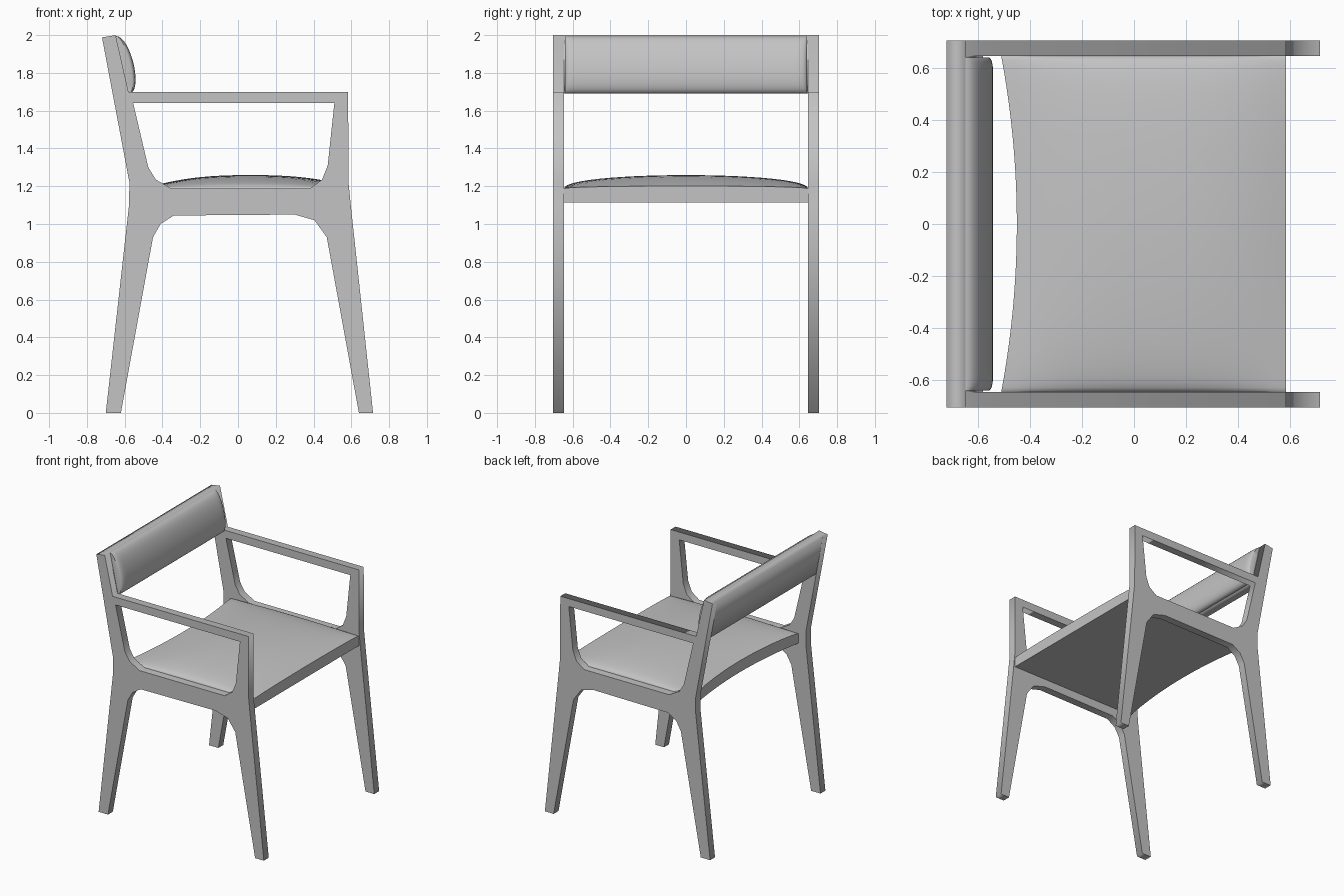
import bpy, bmesh, math

cube = bpy.data.objects.get("Cube")
if cube:
    bpy.data.objects.remove(cube, do_unlink=True)

# One grey for the whole chair
grey = bpy.data.materials.new("soft_grey")
grey.use_nodes = True
colour = (0.55, 0.55, 0.55, 1)
grey.diffuse_color = colour
grey.node_tree.nodes["Principled BSDF"].inputs["Base Color"].default_value = colour

FRAME_Y, FRAME_T, INNER = 0.675, 0.06, 0.645


def add_object(name, mesh):
    obj = bpy.data.objects.new(name, mesh)
    bpy.context.collection.objects.link(obj)
    mesh.materials.clear()
    mesh.materials.append(grey)
    return obj


def plate(name, outlines, thickness, y):
    """Extrude flat (x, z) outlines along y; inner outlines become holes."""
    curve = bpy.data.curves.new(name + "_outline", 'CURVE')
    curve.dimensions, curve.fill_mode = '2D', 'BOTH'
    curve.extrude = thickness / 2
    for points in outlines:
        spline = curve.splines.new('POLY')
        spline.points.add(len(points) - 1)
        for p, (x, z) in zip(spline.points, points):
            p.co = (x, z, 0, 1)
        spline.use_cyclic_u = True
    temp = bpy.data.objects.new(name + "_temp", curve)
    bpy.context.collection.objects.link(temp)
    bpy.context.view_layer.update()
    mesh = bpy.data.meshes.new_from_object(
        temp.evaluated_get(bpy.context.evaluated_depsgraph_get()))
    bpy.data.objects.remove(temp, do_unlink=True)
    obj = add_object(name, mesh)
    obj.rotation_euler.x = math.pi / 2
    obj.location.y = y
    return obj


def padded(name, top, bottom, nu, nv):
    """Closed pad between two surfaces over u in 0..1 and v in -1..1."""
    bm = bmesh.new()
    layers = []
    for surface in (top, bottom):
        layers.append([[bm.verts.new(surface(i / nu, math.sin(math.pi * (j / nv - 0.5))))
                        for j in range(nv + 1)] for i in range(nu + 1)])
    for grid in layers:
        for i in range(nu):
            for j in range(nv):
                bm.faces.new((grid[i][j], grid[i + 1][j], grid[i + 1][j + 1], grid[i][j + 1]))
    rim = ([(i, 0) for i in range(nu)] + [(nu, j) for j in range(nv)]
           + [(i, nv) for i in range(nu, 0, -1)] + [(0, j) for j in range(nv, 0, -1)])
    a, b = layers
    for (i, j), (k, m) in zip(rim, rim[1:] + rim[:1]):
        bm.faces.new((a[i][j], b[i][j], b[k][m], a[k][m]))
    bmesh.ops.remove_doubles(bm, verts=bm.verts, dist=0.0001)
    bmesh.ops.recalc_face_normals(bm, faces=bm.faces)
    mesh = bpy.data.meshes.new(name)
    bm.to_mesh(mesh)
    bm.free()
    obj = add_object(name, mesh)
    bpy.ops.object.select_all(action='DESELECT')
    obj.select_set(True)
    bpy.context.view_layer.objects.active = obj
    bpy.ops.object.shade_smooth_by_angle(angle=math.radians(35))
    return obj


# Side frames: legs, rail, arm and back post in one outline with an opening
outer = [(-0.70, 0), (-0.62, 0), (-0.45, 0.93), (-0.41, 1.0), (-0.34, 1.045),
         (0.30, 1.05), (0.405, 1.02), (0.47, 0.93), (0.64, 0), (0.715, 0),
         (0.597, 1.1), (0.585, 1.22), (0.583, 1.70), (-0.58, 1.70), (-0.648, 2.0),
         (-0.72, 1.988), (-0.575, 1.22), (-0.577, 1.1)]
opening = [(-0.555, 1.64), (0.51, 1.64), (0.475, 1.31), (0.445, 1.235), (0.38, 1.187),
           (-0.35, 1.187), (-0.435, 1.235), (-0.475, 1.30)]
for side, s in (("left", 1), ("right", -1)):
    plate(side + "_side_frame", [outer, opening], FRAME_T, s * FRAME_Y)

# Back board between the posts
plate("back_board", [[(-0.72, 1.988), (-0.648, 2.0), (-0.58, 1.69), (-0.662, 1.69)]],
      2 * INNER, 0)


# Seat pad: crowned top, flat underside, hollowed rear edge
def seat_point(u, v):
    rear = -0.45 - 0.06 * v * v
    return rear + (0.583 - rear) * u, INNER * v


def seat_top(u, v):
    crown = (1 - 0.8 * abs(2 * u - 1) ** 2.5) * max(0, 1 - v * v) ** 0.45
    return (*seat_point(u, v), 1.187 + 0.072 * crown)


def seat_bottom(u, v):
    return (*seat_point(u, v), 1.113)


padded("seat", seat_top, seat_bottom, 20, 28)


# Back cushion: domed section that tapers a little near its ends
def cushion_point(t, v, depth):
    z = 1.69 + 0.305 * t
    return (-0.58 - 0.067 * t + depth, 0.64 * v, z)


def cushion_front(u, v):
    a = math.pi * u
    t = (1 - math.cos(a)) / 2
    ends = 0.7 + 0.3 * min(1, (1 - abs(v)) / 0.04) ** 0.5
    return cushion_point(t, v, 0.062 * math.sin(a) ** 0.9 * ends)


def cushion_back(u, v):
    return cushion_point((1 - math.cos(math.pi * u)) / 2, v, -0.005)


padded("back_cushion", cushion_front, cushion_back, 16, 28)
